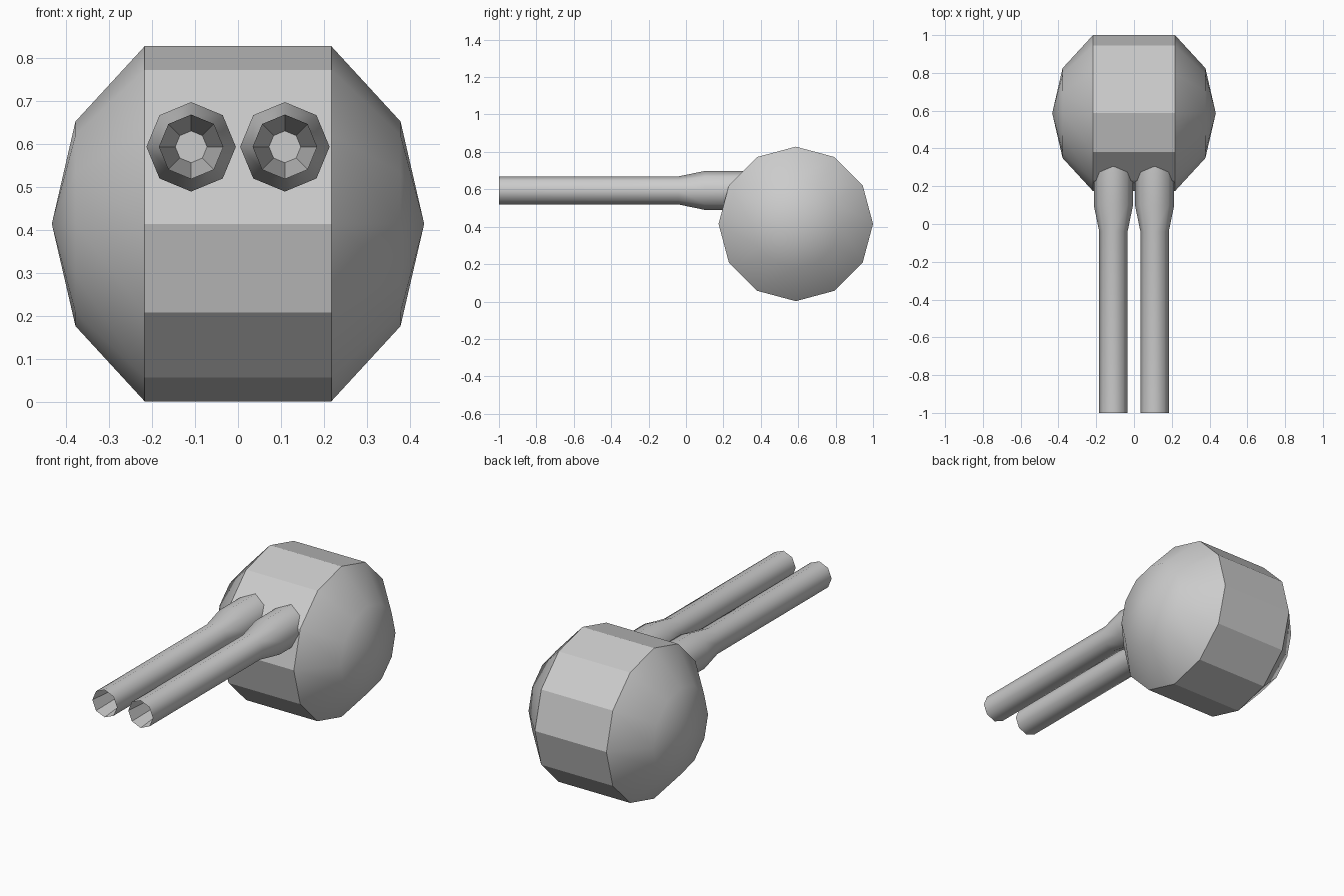
import bpy, bmesh, math

if "Cube" in bpy.data.objects:
    bpy.data.objects.remove(bpy.data.objects["Cube"])

grey = bpy.data.materials.new("plain grey")
grey.diffuse_color = (0.6, 0.6, 0.6, 1)
grey.use_nodes = True
grey.node_tree.nodes["Principled BSDF"].inputs["Base Color"].default_value = grey.diffuse_color


def lathe(name, sides, profile, place, flat_spans=(), sharp_rings=()):
    """Spin (distance along axis, radius) points; radius 0 closes to a tip, open ends are capped."""
    bm = bmesh.new()
    rings = []
    for d, r in profile:
        if r == 0:
            rings.append([bm.verts.new(place(d, 0, 0))])
            continue
        rings.append([bm.verts.new(place(d, r * math.cos(2 * math.pi * i / sides),
                                         r * math.sin(2 * math.pi * i / sides)))
                      for i in range(sides)])
    for k, (a, b) in enumerate(zip(rings, rings[1:])):
        for i in range(sides):
            j = (i + 1) % sides
            if len(a) == 1:
                f = bm.faces.new((a[0], b[i], b[j]))
            elif len(b) == 1:
                f = bm.faces.new((a[i], b[0], a[j]))
            else:
                f = bm.faces.new((a[i], b[i], b[j], a[j]))
            f.smooth = k not in flat_spans
    for ring in (rings[0], rings[-1]):
        if len(ring) > 1:
            bm.faces.new(ring)
    for k in sharp_rings:
        for i in range(sides):
            bm.edges.get((rings[k][i], rings[k][(i + 1) % sides])).smooth = False
    bmesh.ops.recalc_face_normals(bm, faces=bm.faces)
    mesh = bpy.data.meshes.new(name)
    bm.to_mesh(mesh)
    bm.free()
    mesh.materials.append(grey)
    obj = bpy.data.objects.new(name, mesh)
    bpy.context.collection.objects.link(obj)
    return obj


# Turret body: twelve-sided drum lying across x, with domed ends
lathe("turret_body", 12,
      [(-0.433, 0), (-0.378, 0.238), (-0.217, 0.413),
       (0.217, 0.413), (0.378, 0.238), (0.433, 0)],
      lambda d, u, v: (d, 0.587 + u, 0.415 + v),
      flat_spans=(2,), sharp_rings=(2, 3))

# Twin gun barrels: wide sleeve, thin tube, tapering bore
for side, x in (("left", -0.109), ("right", 0.109)):
    lathe(side + "_barrel", 8,
          [(0.4, 0.104), (0.1, 0.104), (-0.04, 0.075), (-1.0, 0.075), (-0.6, 0.037)],
          lambda d, u, v: (x + u, d, 0.594 + v),
          flat_spans=(3,), sharp_rings=(0, 3, 4))
